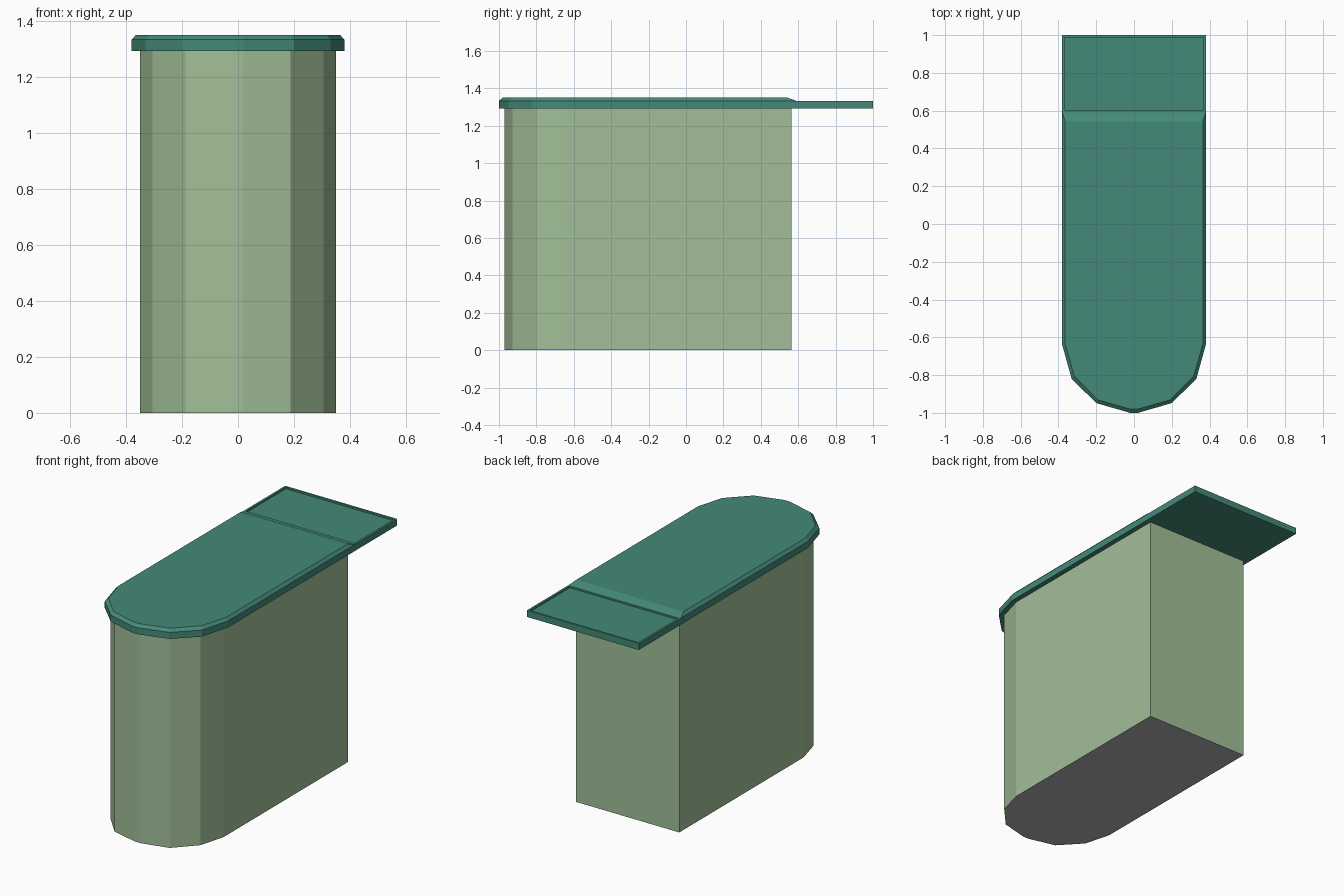
import bpy, bmesh

if "Cube" in bpy.data.objects:
    bpy.data.objects.remove(bpy.data.objects["Cube"])


def material(name, hex_rgb):
    def lin(c):
        c /= 255
        return c / 12.92 if c <= 0.04045 else ((c + 0.055) / 1.055) ** 2.4
    m = bpy.data.materials.new(name)
    m.diffuse_color = (*[lin(c) for c in hex_rgb], 1)
    m.use_nodes = True
    m.node_tree.nodes["Principled BSDF"].inputs["Base Color"].default_value = m.diffuse_color
    return m


LEAF = material("pale green", (161, 191, 152))
TEAL = material("teal green", (68, 138, 120))
GREY = material("underside grey", (176, 176, 176))


def outline(half):
    """Mirror a right-hand half outline (back to front) into a closed loop."""
    return half + [(-x, y) for x, y in reversed(half)]


def ring(bm, pts, z):
    return [bm.verts.new((x, y, z)) for x, y in pts]


def bridge(bm, a, b):
    n = len(a)
    for i in range(n):
        j = (i + 1) % n
        bm.faces.new((a[i], a[j], b[j], b[i]))


def finish(bm, name, mats):
    bmesh.ops.recalc_face_normals(bm, faces=bm.faces[:])
    me = bpy.data.meshes.new(name)
    for m in mats:
        me.materials.append(m)
    for f in bm.faces:  # downward faces take the last material
        f.material_index = len(mats) - 1 if f.normal.z < -0.9 else 0
    bm.to_mesh(me)
    bm.free()
    ob = bpy.data.objects.new(name, me)
    bpy.context.collection.objects.link(ob)
    return ob


# Body: straight column with a faceted round front
bm = bmesh.new()
plan = outline([(0.35, 0.565), (0.35, -0.64), (0.306, -0.80), (0.187, -0.928), (0.02, -0.97)])
low, high = ring(bm, plan, 0), ring(bm, plan, 1.293)
bridge(bm, low, high)
bm.faces.new(low)
bm.faces.new(high)
finish(bm, "body", [LEAF, GREY])

# Lid: overhanging slab, raised bevelled top, recessed panel on the rear shelf
BOTTOM, RIM, TOP = 1.293, 1.333, 1.35
bm = bmesh.new()
front = [(0.38, 0.59), (0.38, -0.64), (0.33, -0.82), (0.20, -0.948), (0.02, -1.0)]
crown = [(0.364, 0.543), (0.364, -0.637), (0.317, -0.803), (0.192, -0.931), (0.02, -0.98)]
slab = outline([(0.38, 1.0)] + front)
low, rim = ring(bm, slab, BOTTOM), ring(bm, slab, RIM)
bridge(bm, low, rim)
bm.faces.new(low)
top = ring(bm, outline(crown), TOP)
bridge(bm, rim[1:-1], top)
bm.faces.new(top)
shelf = bm.faces.new((rim[0], rim[-1], rim[-2], rim[1]))
bmesh.ops.recalc_face_normals(bm, faces=bm.faces[:])
bmesh.ops.inset_individual(bm, faces=[shelf], thickness=0.018)
panel = bmesh.ops.extrude_discrete_faces(bm, faces=[shelf])["faces"][0]
bmesh.ops.translate(bm, vec=(0, 0, -0.01), verts=panel.verts[:])
finish(bm, "lid", [TEAL])
